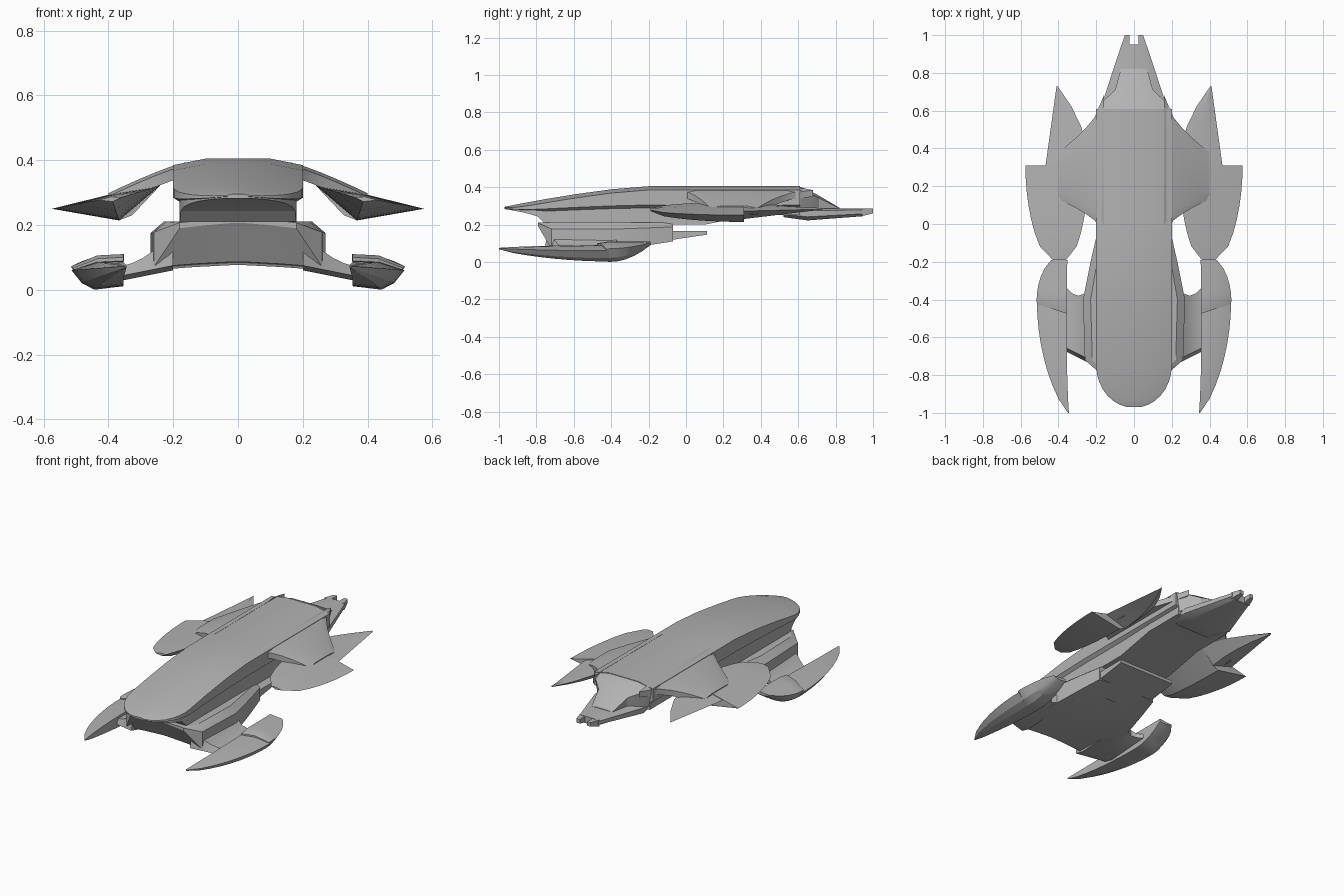
import bpy, bmesh
from math import sin, cos, pi, sqrt, radians

cube = bpy.data.objects.get("Cube")
if cube:
    bpy.data.objects.remove(cube)

grey = bpy.data.materials.new("hull grey")
grey.use_nodes = True
colour = (0.45, 0.45, 0.45, 1)
grey.diffuse_color = colour
grey.node_tree.nodes["Principled BSDF"].inputs["Base Color"].default_value = colour


def mix(start, end, amount):
    return start + (end - start) * amount


def steps(count):
    return [i / count for i in range(count + 1)]


def loft(name, rings, mirrored=False):
    """Skin closed rings of equal length, cap both ends, optionally mirror in x."""
    bm = bmesh.new()
    rows = [[bm.verts.new(point) for point in ring] for ring in rings]
    for near, far in zip(rows, rows[1:]):
        for i in range(len(near)):
            bm.faces.new((near[i - 1], near[i], far[i], far[i - 1]))
    bm.faces.new(rows[0])
    bm.faces.new(rows[-1])
    bmesh.ops.recalc_face_normals(bm, faces=bm.faces)
    mesh = bpy.data.meshes.new(name)
    bm.to_mesh(mesh)
    bm.free()
    mesh.materials.append(grey)
    part = bpy.data.objects.new(name, mesh)
    bpy.context.collection.objects.link(part)
    if mirrored:
        part.modifiers.new("Mirror", 'MIRROR').use_axis[0] = True
    bpy.ops.object.select_all(action='DESELECT')
    part.select_set(True)
    bpy.context.view_layer.objects.active = part
    bpy.ops.object.shade_smooth_by_angle(angle=radians(25))


def whole(y, half):
    """Full ring from one half of a section, listed top to bottom."""
    points = half + [(-x, z) for x, z in reversed(half)]
    return [(x, y, z) for x, z in points]


def bevelled(y, width, top, bottom):
    """Symmetrical plate section with chamfered sides."""
    inset = 0.7 * width
    return whole(y, [(inset, top), (width, mix(top, bottom, 0.2)),
                     (width, mix(top, bottom, 0.7)), (inset, bottom)])


# Main hull: elliptical bow, rising back, shoulders, overhanging lip and keel
def hull_ring(y, bow):
    width = 0.2 * sqrt(1 - bow * bow)
    rise = max(0, -0.2 - y) / 0.77
    top = 0.405 - 0.11 * rise ** 1.4
    shoulder = top - 0.1 * width
    lip = shoulder - 0.08 * (top - 0.29) / 0.115
    stern = min(1, max(0, y - 0.1) * 4)
    keel = 0.2 + 0.083 * bow ** 0.4 + 0.05 * stern
    side = 0.9 * width
    return whole(y, [(width / 2, top), (width, shoulder), (width, lip),
                     (side, mix(lip, keel, 0.15)), (side, keel)])


bows = [cos(radians(10) + t * radians(80)) for t in steps(7)]
rings = [hull_ring(-0.75 - 0.223 * bow, max(0, bow)) for bow in bows]
rings += [hull_ring(y, 0) for y in (-0.6, -0.4, -0.2, 0, 0.1, 0.35, 0.61)]
loft("main_hull", rings)

# Sloped ramp behind the hull, leading down to the tail
ramp = [(0.6, 0.2, 0.405), (0.65, 0.165, 0.388), (0.71, 0.1, 0.355), (0.82, 0.07, 0.29)]
loft("stern_ramp", [whole(y, [(width / 2, top), (width, mix(top, 0.27, 0.15)), (0.9 * width, 0.27)])
                    for y, width, top in ramp])

# Tapered tail with a notched end
tail = [(0.52, 0.15, 0.24), (0.65, 0.165, 0.222), (0.95, 0.066, 0.245)]
loft("tail", [bevelled(y, width, 0.287, bottom) for y, width, bottom in tail])
loft("tail_prongs", [[(x, y, z) for x, z in ((0.025, 0.285), (width, 0.285), (width, bottom), (0.025, bottom))]
                     for y, width, bottom in ((0.94, 0.068, 0.245), (1, 0.048, 0.26))], True)

# Upper pylons sloping down and out from the hull
rings = []
for s in steps(5):
    x = mix(0.16, 0.4, s)
    front = mix(-0.05, 0.13, s ** 0.6)
    back = mix(0.68, 0.38, s ** 0.6)
    top = mix(0.394, 0.298, s ** 1.2)
    edge, under = top - 0.01, top - 0.045
    rings.append([(x, front, edge), (x, front + 0.05, top), (x, back - 0.05, top),
                  (x, back, edge), (x, back, under), (x, front, under)])
loft("upper_pylons", rings, True)


# Upper blades: ridged diamond sections, rounded front and a long rear spike
def blade_ring(y, inner, outer, inner_z, outer_z, bottom):
    ridge_z = mix(inner_z, outer_z, 0.45) + 0.006
    return [(inner, y, inner_z), (mix(inner, outer, 0.45), y, ridge_z),
            (outer, y, outer_z), (mix(inner, outer, 0.38), y, bottom)]


rings = []
for t in steps(7):
    swell = sqrt(sin(t * pi / 2))
    rings.append(blade_ring(mix(-0.19, 0.31, t), mix(0.36, 0.24, swell), mix(0.43, 0.575, swell),
                            mix(0.285, 0.322, swell), mix(0.277, 0.25, swell), mix(0.272, 0.214, swell)))
for t in steps(4):
    rings.append(blade_ring(mix(0.311, 0.73, t), mix(0.24, 0.405, t * t), mix(0.468, 0.41, t),
                            mix(0.322, 0.283, t), mix(0.272, 0.282, t), mix(0.23, 0.28, t)))
loft("upper_blades", rings, True)

# Lower body: y, half width, foot height
body = [(-0.79, 0.18, 0.2), (-0.72, 0.26, 0.08), (-0.4, 0.27, 0.07), (-0.2, 0.23, 0.1), (-0.07, 0.2, 0.12)]
loft("lower_body", [whole(y, [(0.85 * width, 0.21), (width, mix(0.21, foot, 0.25)), (width, foot - 0.01),
                              (width / 2, foot), (0.02, foot + 0.006)])
                    for y, width, foot in body])
loft("lower_body_ledge", [whole(y, [(0.19, 0.165), (0.19, bottom)])
                          for y, bottom in ((-0.2, 0.1), (0.112, 0.146))])

# Lower struts curving out to the pods
rings = []
for s in steps(6):
    x = mix(0.2, 0.39, s)
    front = mix(-0.755, -0.66, s)
    back = -0.29 - 0.09 * sin(pi * s)
    top = mix(0.07, 0.18, (1 - s) ** 2)
    bottom = mix(0.06, 0.022, s)
    rings.append([(x, front, bottom + 0.015), (x, front + 0.02, top), (x, back, top),
                  (x, back, bottom + 0.02), (x, front + 0.06, bottom)])
loft("lower_struts", rings, True)


# Lower pods: a curved fang in front and a thicker rounded housing behind
def pod_ring(y, width, top, bottom, sweep=0):
    inner = 0.344 + 0.1 * min(width, 0.1)
    edge = mix(bottom, top, 0.65)
    section = [(0, top), (0.5, top - 0.004), (1, edge), (0.8, mix(bottom, edge, 0.3)),
               (0.55, bottom), (0, mix(bottom, top, 0.1))]
    return [(inner + width * across, y + sweep * across, z) for across, z in section]


rings = []
for t in steps(8):
    width = 0.005 + 0.155 * sin(t * pi / 2) ** 0.75
    rings.append(pod_ring(mix(-1, -0.41, t), width, 0.075 + 0.1 * width, 0.07 - 0.42 * width))
loft("lower_fangs", rings, True)
rings = [pod_ring(-0.475, 0.155, 0.1, 0.006, 0.05)]
for t in steps(5):
    rings.append(pod_ring(mix(-0.41, -0.19, t), 0.162 * sqrt(1 - (0.85 * t) ** 2), 0.11, 0.09 * t * t))
loft("lower_housings", rings, True)
